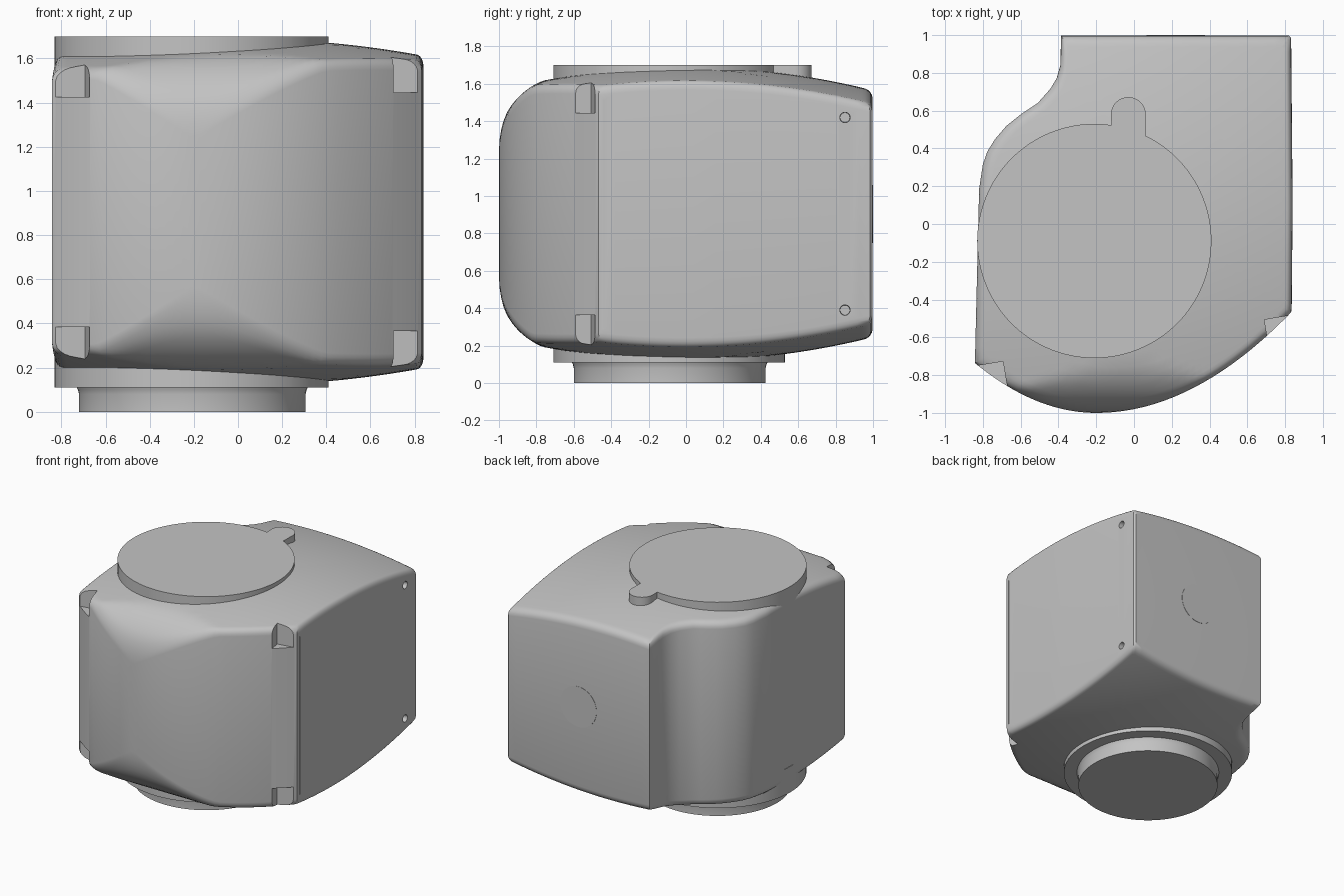
import bpy, bmesh, math
from mathutils import Matrix, Vector

cube = bpy.data.objects.get("Cube")
if cube:
    bpy.data.objects.remove(cube, do_unlink=True)

grey = bpy.data.materials.new("light_grey")
grey.use_nodes = True
colour = (0.55, 0.55, 0.55, 1)
grey.diffuse_color = colour
grey.node_tree.nodes["Principled BSDF"].inputs["Base Color"].default_value = colour

MID = 0.905          # height of the horizontal symmetry plane
SEAM = math.radians(9.5)


def finish(bm, name, helper=False):
    bmesh.ops.recalc_face_normals(bm, faces=bm.faces)
    mesh = bpy.data.meshes.new(name)
    bm.to_mesh(mesh)
    bm.free()
    mesh.materials.append(grey)
    obj = bpy.data.objects.new(name, mesh)
    bpy.context.collection.objects.link(obj)
    if helper:
        obj.hide_render = True
    return obj


def smooth(obj, angle=32):
    bpy.ops.object.select_all(action="DESELECT")
    obj.select_set(True)
    bpy.context.view_layer.objects.active = obj
    bpy.ops.object.shade_smooth_by_angle(angle=math.radians(angle))


def arc(cx, cy, r, start, end, n):
    steps = [math.radians(start + (end - start) * i / n) for i in range(n + 1)]
    return [(cx + r * math.cos(a), cy + r * math.sin(a)) for a in steps]


def loft(name, sections):
    """Join equally long outlines, given as (outline, z), and cap both ends."""
    bm = bmesh.new()
    rings = [[bm.verts.new((x, y, z)) for x, y in pts] for pts, z in sections]
    n = len(rings[0])
    for low, high in zip(rings, rings[1:]):
        for i in range(n):
            j = (i + 1) % n
            bm.faces.new((low[i], low[j], high[j], high[i]))
    bm.faces.new(rings[0])
    bm.faces.new(rings[-1])
    obj = finish(bm, name)
    smooth(obj)
    return obj


# Housing plan: straight right and back, curved notch, bowed front
def front_y(x):
    d = x + 0.2
    return -1 + (0.5 if d > 0 else 0.64) * d * d


corners = [(0.835, -0.44), (0.84, 0.1), (0.832, 0.985), (0.818, 0.998), (-0.386, 0.998),
           (-0.39, 0.84), (-0.41, 0.77), (-0.444, 0.714), (-0.51, 0.64), (-0.6, 0.58),
           (-0.675, 0.52), (-0.735, 0.45), (-0.776, 0.385), (-0.8, 0.317),
           (-0.82, 0.185), (-0.842, -0.725)]
outline = []
for a, b in zip(corners, corners[1:]):
    a, b = Vector(a), Vector(b)
    n = max(1, round((b - a).length / 0.06))
    outline += [a.lerp(b, i / n) for i in range(n)]
outline += [Vector((x, front_y(x))) for x in [-0.842 + 1.674 * i / 48 for i in range(49)]]


# Half height of the housing: shallow dome with a rounded front shoulder
def half_height(x, y):
    dome = 1.69 - 0.11 * x * x - 0.125 * y * y
    if y < -0.6:
        t = min(1, (-0.6 - y) / 0.4)
        dome = min(dome, 1.28 + 0.37 * math.sqrt(1 - t * t))
    return dome - MID


hub = Vector((0.2, 0))
insets = [0, 0.004, 0.012, 0.024, 0.04, 0.06, 0.09, 0.13, 0.18, 0.24, 0.32, 0.42, 0.55, 0.7, 0.85]
bm = bmesh.new()
outer = []
for side in (1, -1):
    rings = []
    for inset in insets:
        gap = max(0, 0.045 - inset)
        drop = 0.045 - math.sqrt(0.045 ** 2 - gap ** 2)
        ring = []
        for p in outline:
            q = p.lerp(hub, inset)
            ring.append(bm.verts.new((q.x, q.y, MID + side * (half_height(q.x, q.y) - drop))))
        rings.append(ring)
    top = bm.verts.new((hub.x, hub.y, MID + side * half_height(hub.x, hub.y)))
    n = len(outline)
    for i in range(n):
        j = (i + 1) % n
        for a, b in zip(rings, rings[1:]):
            bm.faces.new((a[i], a[j], b[j], b[i]))
        bm.faces.new((rings[-1][i], rings[-1][j], top))
    outer.append(rings[0])
for i in range(n):
    j = (i + 1) % n
    bm.faces.new((outer[0][i], outer[0][j], outer[1][j], outer[1][i]))
housing = finish(bm, "housing")

# Cutters: corner pockets, side seams and screw holes
bm = bmesh.new()


def cut_box(centre, size, turn=0):
    m = Matrix.Translation(centre) @ Matrix.Rotation(turn, 4, "Z") @ Matrix.Diagonal((*size, 1))
    bmesh.ops.create_cube(bm, size=1, matrix=m)


for side in (1, -1):
    cut_box((-0.815, -0.91, MID + side * 0.67), (0.3, 0.32, 0.3), SEAM)
    cut_box((0.863, -0.63, MID + side * 0.69), (0.3, 0.3, 0.3), SEAM)
    hole = Matrix.Translation((0.835, 0.85, MID + side * 0.515)) @ Matrix.Rotation(math.pi / 2, 4, "Y")
    bmesh.ops.create_cone(bm, cap_ends=True, segments=24, radius1=0.026, radius2=0.03,
                          depth=0.08, matrix=hole)
cut_box((0.845, -0.44, MID), (0.03, 0.006, 1.22))
cutter = finish(bm, "pocket_cutter", helper=True)
cutter.hide_viewport = True
cutter.display_type = "WIRE"
mod = housing.modifiers.new("pockets", "BOOLEAN")
mod.operation = "DIFFERENCE"
mod.solver = "EXACT"
mod.object = cutter
bpy.context.view_layer.objects.active = housing
bpy.ops.object.modifier_apply(modifier=mod.name)
bpy.data.objects.remove(cutter, do_unlink=True)
smooth(housing)

# Top pad with its rounded tab, bottom pad and mounting collar
tabbed = arc(-0.21, -0.09, 0.62, 81.6, 424.2, 90) + arc(-0.03, 0.58, 0.092, 0, 180, 16)
loft("top_pad", [(tabbed, 1.5), (tabbed, 1.7)])
round_pad = arc(-0.21, -0.09, 0.62, 0, 356, 89)
loft("bottom_pad", [(round_pad, 0.11), (round_pad, 0.31)])
collar = [arc(-0.207, -0.087, r, 0, 356, 89) for r in (0.513, 0.513, 0.518, 0.532)]
loft("mounting_collar", list(zip(collar, (0, 0.08, 0.1, 0.13))))

# Nearly flush round plate on the back
bm = bmesh.new()
bmesh.ops.create_cone(bm, cap_ends=True, segments=48, radius1=0.155, radius2=0.155, depth=0.006,
                      matrix=Matrix.Translation((0.22, 0.997, MID)) @ Matrix.Rotation(math.pi / 2, 4, "X"))
smooth(finish(bm, "back_plate"))
